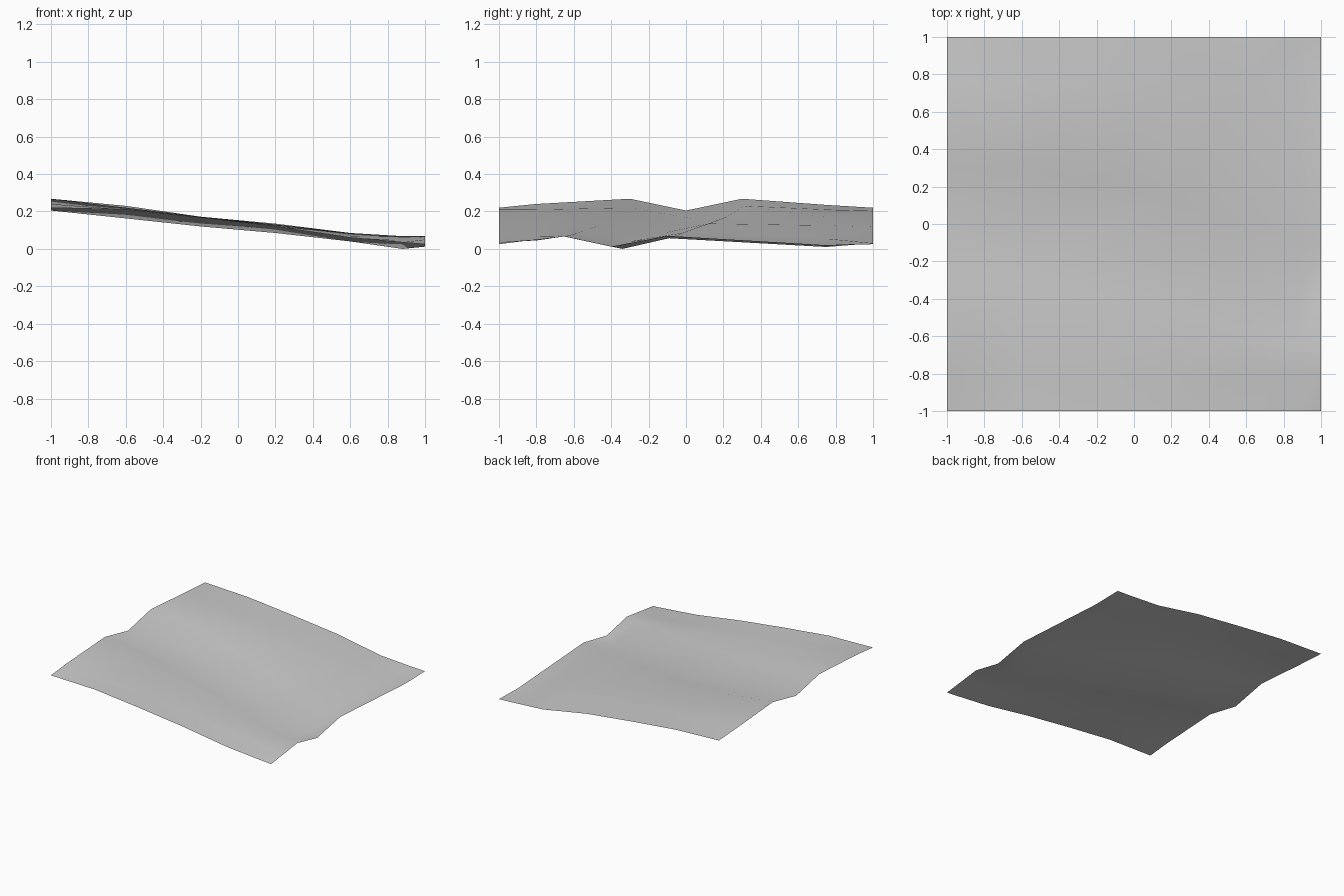
import bpy
import bmesh

if "Cube" in bpy.data.objects:
    bpy.data.objects.remove(bpy.data.objects["Cube"], do_unlink=True)

# Cross-sections along x: front rim, shoulder, front bank crest,
# channel bed, back bank crest, back plain, back rim
SHOULDER_Y, PLAIN_Y = -0.8, 0.75
# x: (crest, bed and crest positions in y), (seven heights)
SECTIONS = {
    -1: ((-.3, 0, .3), (.22, .24, .268, .205, .268, .235, .22)),
    -.6: ((-.3, .03, .31), (.21, .21, .22, .163, .23, .21, .203)),
    -.2: ((-.37, -.03, .22), (.168, .166, .172, .12, .172, .17, .163)),
    .2: ((-.45, -.12, .12), (.12, .12, .13, .085, .135, .125, .118)),
    .6: ((-.58, -.3, -.02), (.06, .065, .085, .04, .085, .055, .047)),
    .88: ((-.64, -.34, -.09), (.035, .045, .068, 0, .057, .01, .03)),
    1: ((-.66, -.4, -.1), (.025, .05, .068, .012, .07, .02, .025)),
}


def make_material(name, colour):
    mat = bpy.data.materials.new(name)
    mat.use_nodes = True
    mat.diffuse_color = colour
    mat.node_tree.nodes["Principled BSDF"].inputs["Base Color"].default_value = colour
    return mat


def build_terrain(name):
    # Loft a single open sheet through the cross-sections
    bm = bmesh.new()
    rows = []
    for x, (channel, heights) in SECTIONS.items():
        ys = (-1, SHOULDER_Y, *channel, PLAIN_Y, 1)
        rows.append([bm.verts.new((x, y, z)) for y, z in zip(ys, heights)])
    for near, far in zip(rows, rows[1:]):
        for j in range(len(near) - 1):
            bm.faces.new((near[j], far[j], far[j + 1], near[j + 1]))
    for face in bm.faces:
        face.smooth = True
    bmesh.ops.triangulate(bm, faces=bm.faces[:])
    bm.normal_update()
    mesh = bpy.data.meshes.new(name)
    bm.to_mesh(mesh)
    bm.free()
    terrain = bpy.data.objects.new(name, mesh)
    bpy.context.collection.objects.link(terrain)
    return terrain


ground = build_terrain("sloping_ground_with_channel")
ground.data.materials.append(make_material("plain grey", (.6, .6, .6, 1)))
